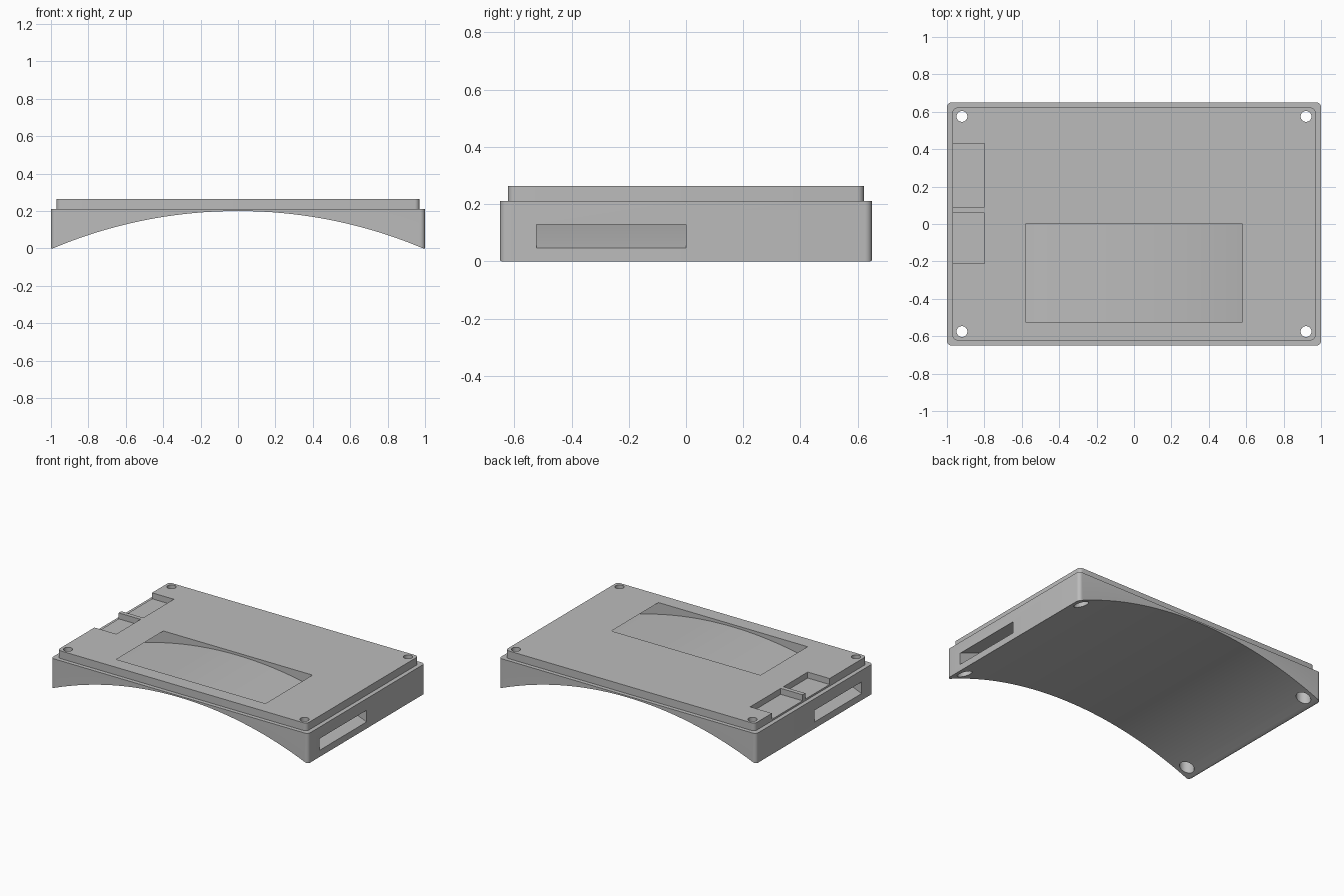
import bpy, bmesh, math

cube = bpy.data.objects.get("Cube")
if cube:
    bpy.data.objects.remove(cube, do_unlink=True)

grey = bpy.data.materials.new("plain grey")
grey.use_nodes = True
grey.diffuse_color = (0.5, 0.5, 0.5, 1)
grey.node_tree.nodes["Principled BSDF"].inputs["Base Color"].default_value = (0.5, 0.5, 0.5, 1)


def prism(name, pts, lo, hi, upright=True):
    """Extrude a 2D outline along z (upright) or along y."""
    bm = bmesh.new()
    place = (lambda a, b, d: (a, b, d)) if upright else (lambda a, b, d: (a, d, b))
    rings = [[bm.verts.new(place(a, b, d)) for a, b in pts] for d in (lo, hi)]
    bm.faces.new(rings[0])
    bm.faces.new(rings[1])
    n = len(pts)
    for i in range(n):
        j = (i + 1) % n
        bm.faces.new((rings[0][i], rings[0][j], rings[1][j], rings[1][i]))
    bmesh.ops.recalc_face_normals(bm, faces=bm.faces)
    mesh = bpy.data.meshes.new(name)
    bm.to_mesh(mesh)
    bm.free()
    mesh.materials.append(grey)
    obj = bpy.data.objects.new(name, mesh)
    bpy.context.collection.objects.link(obj)
    return obj


def rounded(hx, hy, r, steps=6):
    pts = []
    for k, (sx, sy) in enumerate(((1, 1), (-1, 1), (-1, -1), (1, -1))):
        for i in range(steps + 1):
            a = (k + i / steps) * math.pi / 2
            pts.append((sx * (hx - r) + r * math.cos(a), sy * (hy - r) + r * math.sin(a)))
    return pts


def circle(x, y, r, n=32):
    return [(x + r * math.cos(2 * math.pi * i / n), y + r * math.sin(2 * math.pi * i / n))
            for i in range(n)]


def arc(x0, x1, zc, r, n):
    xs = [x0 + (x1 - x0) * i / n for i in range(n + 1)]
    return [(x, zc + math.sqrt(r * r - x * x)) for x in xs]


def combine(target, other, operation):
    mod = target.modifiers.new("combine", "BOOLEAN")
    mod.operation = operation
    mod.solver = "EXACT"
    mod.object = other
    bpy.context.view_layer.objects.active = target
    bpy.ops.object.modifier_apply(modifier=mod.name)
    bpy.data.objects.remove(other, do_unlink=True)


# Base block with a raised, slightly smaller top plate
case = prism("arched_case", rounded(1, 0.65, 0.025), 0, 0.21)
combine(case, prism("top_plate", rounded(0.97, 0.622, 0.025), 0.205, 0.264), "UNION")

# Concave underside
under = arc(-1.1, 1.1, -2.35, 2.55, 64) + [(1.1, -0.5), (-1.1, -0.5)]
combine(case, prism("arch_cutter", under, -0.8, 0.8, False), "DIFFERENCE")

# Curved strap tunnel, open at both ends and through the top window
edge = 0.578
ceiling = (-2.25, 2.58)
strap = (arc(-1.1, 1.1, -2.35, 2.597, 64) + arc(1.1, edge, *ceiling, 16)
         + [(edge, 0.35), (-edge, 0.35)] + arc(-edge, -1.1, *ceiling, 16))
combine(case, prism("strap_cutter", strap, -0.523, 0.0, False), "DIFFERENCE")

# Two shallow connector notches along the right edge
for y0, y1 in ((-0.21, 0.06), (0.09, 0.43)):
    box = [(-1.1, y0), (-0.8, y0), (-0.8, y1), (-1.1, y1)]
    combine(case, prism("notch_cutter", box, 0.222, 0.4), "DIFFERENCE")

# Corner screw holes, wider underneath
for sx in (-1, 1):
    for sy in (-1, 1):
        x, y = sx * 0.92, sy * 0.575
        combine(case, prism("hole_cutter", circle(x, y, 0.029), -0.1, 0.4), "DIFFERENCE")
        combine(case, prism("recess_cutter", circle(x, y, 0.047), -0.1, 0.13), "DIFFERENCE")

bpy.ops.object.select_all(action="DESELECT")
case.select_set(True)
bpy.context.view_layer.objects.active = case
bpy.ops.object.shade_smooth_by_angle(angle=math.radians(30))
